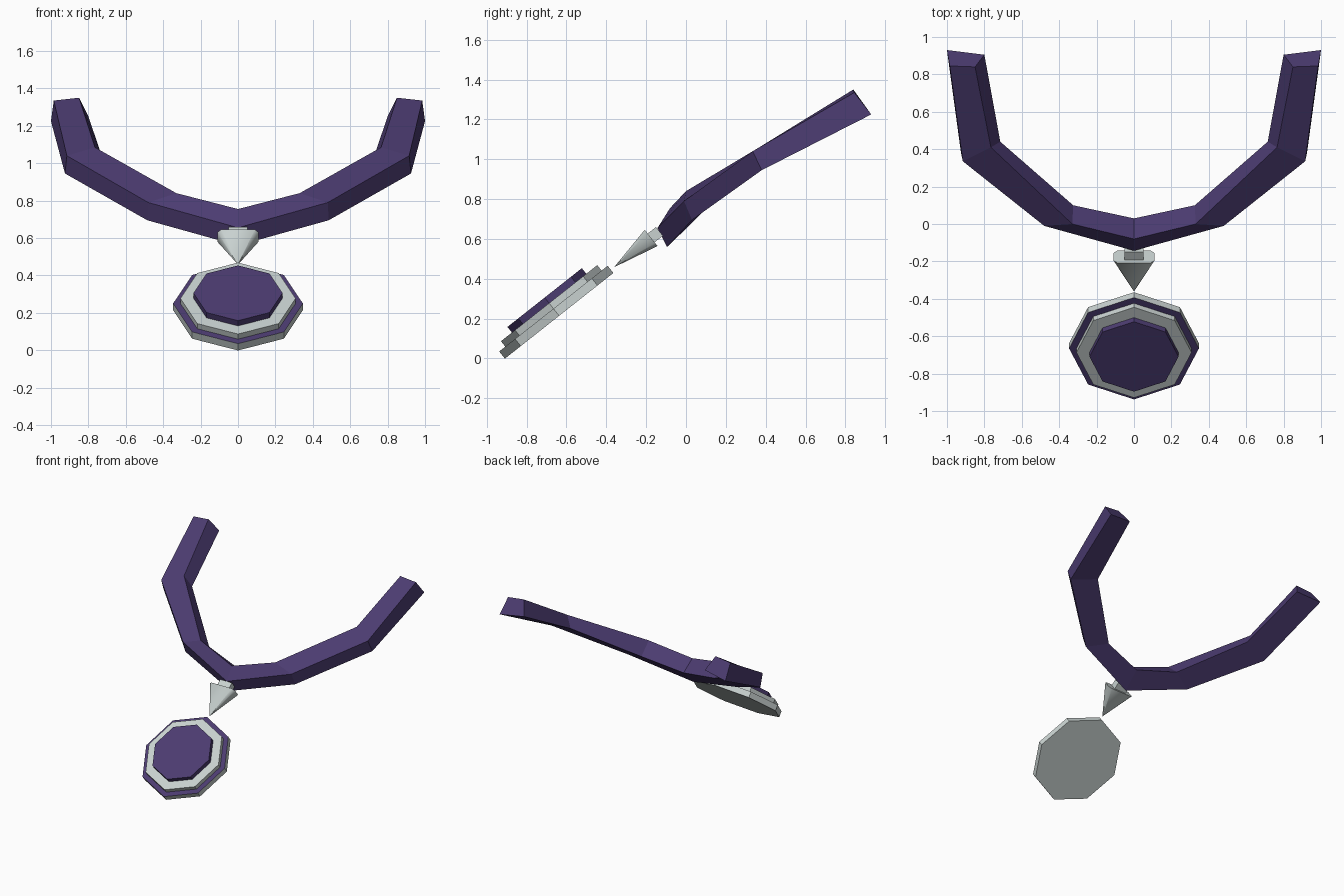
import bpy, bmesh, math
from mathutils import Vector

if "Cube" in bpy.data.objects:
    bpy.data.objects.remove(bpy.data.objects["Cube"])


def material(name, rgb):
    m = bpy.data.materials.new(name)
    m.diffuse_color = (*rgb, 1)
    m.use_nodes = True
    m.node_tree.nodes["Principled BSDF"].inputs["Base Color"].default_value = m.diffuse_color
    return m


purple = material("deep purple", (0.072, 0.045, 0.165))
silver = material("pale silver", (0.58, 0.64, 0.63))

# Pendant frame: X sideways, U up along the slope, N out of the medal face
U = Vector((0, 0.785, 0.62)).normalized()
N = Vector((0, -U.z, U.y))
X = Vector((1, 0, 0))
MEDAL = Vector((0, -0.637, 0.214))
CLASP = Vector((0, -0.175, 0.605))


def loft(name, rings, mats):
    """Skin equal-length rings of points and cap both ends."""
    bm = bmesh.new()
    vs = [[bm.verts.new(p) for p in r] for r in rings]
    n = len(vs[0])
    for a, b in zip(vs, vs[1:]):
        for i in range(n):
            j = (i + 1) % n
            bm.faces.new((a[i], a[j], b[j], b[i]))
    bm.faces.new(vs[0][::-1])
    bm.faces.new(vs[-1])
    bmesh.ops.recalc_face_normals(bm, faces=bm.faces[:])
    me = bpy.data.meshes.new(name)
    bm.to_mesh(me)
    bm.free()
    for m in mats:
        me.materials.append(m)
    ob = bpy.data.objects.new(name, me)
    bpy.context.collection.objects.link(ob)
    return ob


# Neck ribbon: four-sided sections (outer top, outer bottom, inner bottom, inner top)
half = [
    [(0.985, 0.845, 1.335), (1.0, 0.93, 1.225), (0.80, 0.905, 1.25), (0.85, 0.84, 1.35)],
    [(0.915, 0.335, 1.04), (0.925, 0.38, 0.945), (0.715, 0.44, 1.0), (0.765, 0.41, 1.085)],
    [(0.48, -0.01, 0.79), (0.485, 0.03, 0.695), (0.325, 0.10, 0.75), (0.33, 0.0, 0.84)],
]
centre = [(0, -0.143, 0.655), (0, -0.095, 0.56), (0, 0.03, 0.68), (0, -0.08, 0.755)]
mirrored = [[(-x, y, z) for x, y, z in s] for s in reversed(half)]
loft("neck_ribbon", half + [centre] + mirrored, [purple])


# Medal: stacked octagonal plates
def octagon(r, h):
    return [MEDAL + N * h + X * r * math.sin(i * math.pi / 4) + U * r * math.cos(i * math.pi / 4)
            for i in range(8)]


def plate(name, r, h0, h1, mats):
    return loft(name, [octagon(r, h0), octagon(r, h1)], mats)


base = plate("medal_base", 0.347, 0.0, 0.046, [silver, purple])
for f in base.data.polygons:          # purple front face on the silver base
    if f.normal.dot(N) > 0.9:
        f.material_index = 1
plate("medal_ring", 0.308, 0.046, 0.081, [silver])
plate("medal_centre", 0.238, 0.081, 0.117, [purple])


# Clasp: flattened cone with a chamfered rectangular top, and a small bail block
def chamfered(w, d, c, h):
    pts = [(w, -d + c), (w, d - c), (w - c, d), (-w + c, d),
           (-w, d - c), (-w, -d + c), (-w + c, -d), (w - c, -d)]
    return [CLASP + X * a + N * b + U * h for a, b in pts]


tip = [CLASP - U * 0.235 + (p - CLASP) * 0.01 for p in chamfered(0.11, 0.052, 0.02, 0)]
cone = loft("clasp_cone", [tip, chamfered(0.11, 0.052, 0.02, 0)], [silver])
bpy.context.view_layer.objects.active = cone
cone.select_set(True)
bpy.ops.object.shade_smooth_by_angle(angle=math.radians(50))

bail = [[CLASP + X * a + N * b + U * h for a, b in
         ((0.052, -0.028), (0.052, 0.028), (-0.052, 0.028), (-0.052, -0.028))]
        for h in (-0.005, 0.053)]
loft("clasp_bail", bail, [silver])
